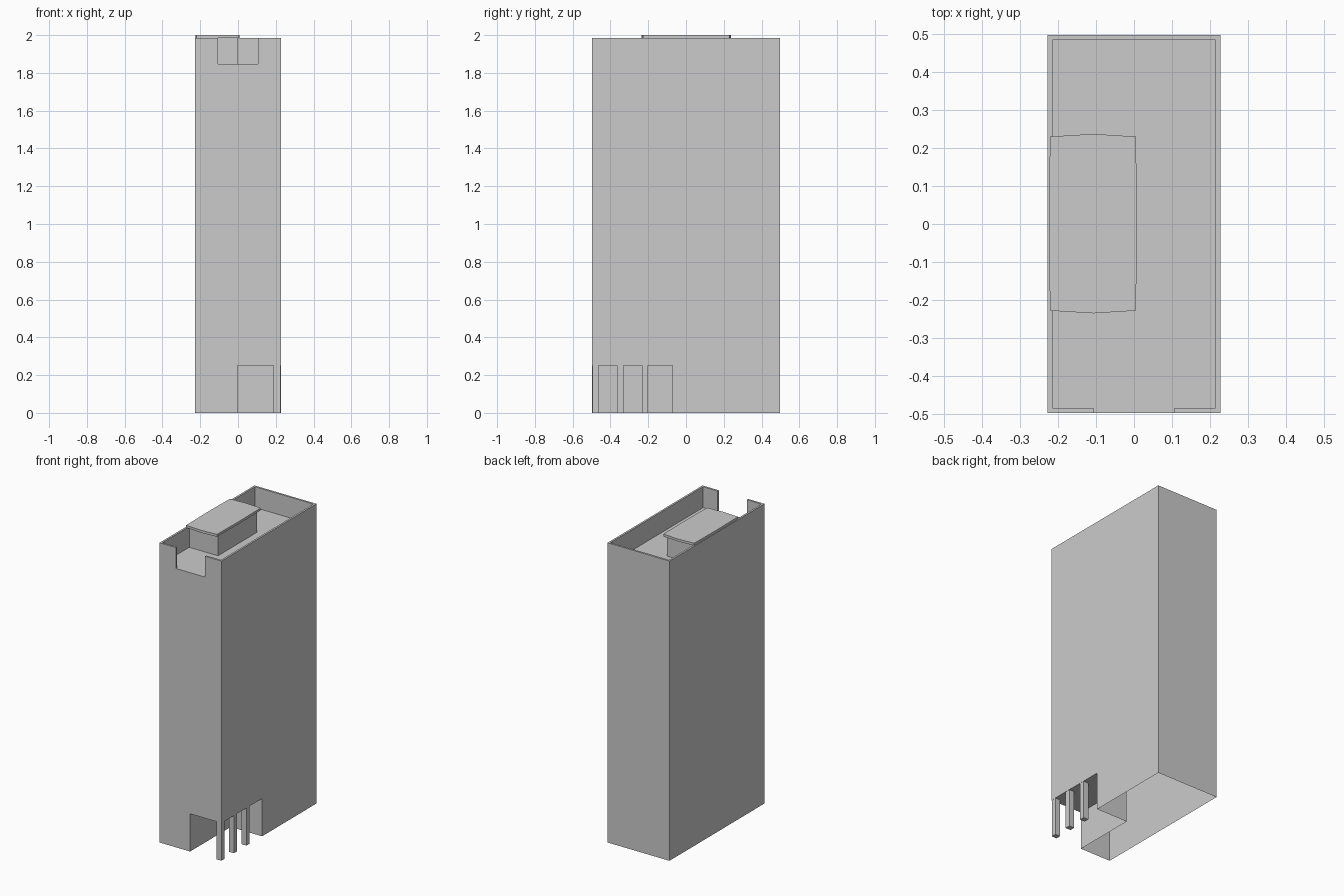
import bpy, bmesh

if "Cube" in bpy.data.objects:
    bpy.data.objects.remove(bpy.data.objects["Cube"])

HX, HY = 0.227, 0.497      # half plan size of the tower
TOP, ROOF = 1.985, 1.847   # parapet top and roof deck
T = 0.013                  # parapet thickness
CUT_H = 0.25               # height of the open corner


def prism(name, outline, z0, z1):
    """Closed solid from a counter-clockwise plan outline."""
    bm = bmesh.new()
    low = [bm.verts.new((x, y, z0)) for x, y in outline]
    high = [bm.verts.new((x, y, z1)) for x, y in outline]
    bm.faces.new(low[::-1])
    bm.faces.new(high)
    n = len(outline)
    for i in range(n):
        j = (i + 1) % n
        bm.faces.new((low[i], low[j], high[j], high[i]))
    mesh = bpy.data.meshes.new(name)
    bm.to_mesh(mesh)
    bm.free()
    obj = bpy.data.objects.new(name, mesh)
    bpy.context.collection.objects.link(obj)
    return obj


def rect(x0, x1, y0, y1):
    return [(x0, y0), (x1, y0), (x1, y1), (x0, y1)]


# Tower block, with roof recess (including front notch) and open corner cut away
tower = prism("tower", rect(-HX, HX, -HY, HY), 0, TOP)
ix, iy, nx = HX - T, HY - T, 0.107
recess = prism("roof_recess_cutter",
               [(-ix, -iy), (-nx, -iy), (-nx, -HY - 0.1), (nx, -HY - 0.1),
                (nx, -iy), (ix, -iy), (ix, iy), (-ix, iy)], ROOF, TOP + 0.1)
corner = prism("corner_cutter", rect(-0.003, HX + 0.1, -HY - 0.1, -0.072), -0.1, CUT_H)
for cutter in (recess, corner):
    mod = tower.modifiers.new(cutter.name, 'BOOLEAN')
    mod.operation = 'DIFFERENCE'
    mod.solver = 'EXACT'
    mod.object = cutter
    cutter.hide_render = True
bpy.context.view_layer.update()
mesh = bpy.data.meshes.new_from_object(
    tower.evaluated_get(bpy.context.evaluated_depsgraph_get()))
tower.modifiers.clear()
tower.data = mesh
for cutter in (recess, corner):
    bpy.data.objects.remove(cutter)

# The underside of the tower is open
bm = bmesh.new()
bm.from_mesh(mesh)
under = [f for f in bm.faces if all(abs(v.co.z) < 1e-4 for v in f.verts)]
bmesh.ops.delete(bm, geom=under, context='FACES')
bm.to_mesh(mesh)
bm.free()

# Columns along the open corner
for i, y in enumerate((-HY, -0.367, -0.235)):
    prism(f"column_{i + 1}", rect(0.189, HX - 0.001, y + 0.001, y + 0.035), 0, CUT_H)

# Rooftop plant room and its slightly bowed cap
prism("plant_room", rect(-0.212, -0.003, -0.205, 0.205), ROOF, TOP)
prism("plant_room_cap",
      [(-0.221, -0.228), (-0.107, -0.235), (0.005, -0.228), (0.008, 0),
       (0.005, 0.230), (-0.107, 0.237), (-0.221, 0.230), (-0.224, 0)], TOP - 0.001, 2.0)
